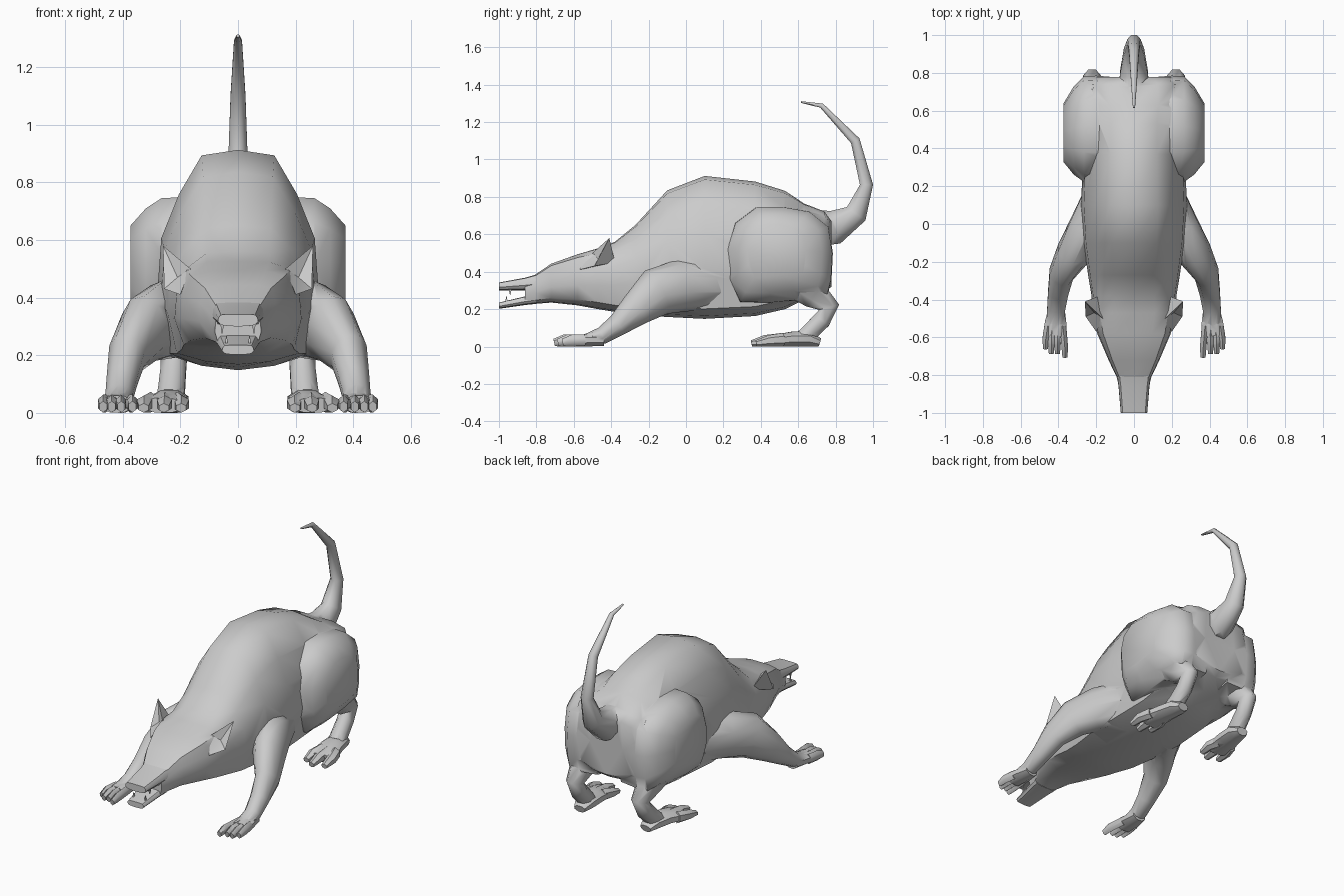
import bpy, bmesh, math
from mathutils import Vector

cube = bpy.data.objects.get("Cube")
if cube:
    bpy.data.objects.remove(cube, do_unlink=True)

fur = bpy.data.materials.new("plain_grey")
fur.use_nodes = True
fur.diffuse_color = (0.6, 0.6, 0.6, 1)
fur.node_tree.nodes["Principled BSDF"].inputs["Base Color"].default_value = (0.6, 0.6, 0.6, 1)


def smooth(obj, angle):
    bpy.ops.object.select_all(action='DESELECT')
    obj.select_set(True)
    bpy.context.view_layer.objects.active = obj
    bpy.ops.object.shade_smooth_by_angle(angle=math.radians(angle))


def finish(name, bm, angle=50):
    bmesh.ops.recalc_face_normals(bm, faces=bm.faces)
    mesh = bpy.data.meshes.new(name)
    bm.to_mesh(mesh)
    bm.free()
    obj = bpy.data.objects.new(name, mesh)
    bpy.context.collection.objects.link(obj)
    mesh.materials.append(fur)
    smooth(obj, angle)
    return obj


def loft(name, rings, angle=50):
    """Skin closed rings of points and cap both ends."""
    bm = bmesh.new()
    loops = [[bm.verts.new(p) for p in ring] for ring in rings]
    for a, b in zip(loops, loops[1:]):
        for i in range(len(a)):
            j = (i + 1) % len(a)
            bm.faces.new((a[i], a[j], b[j], b[i]))
    bm.faces.new(loops[0])
    bm.faces.new(loops[-1])
    return finish(name, bm, angle)


def tube(name, path, side=1, n=8):
    """Tapered limb; path points are x, y, z, half width, half height."""
    pts = [Vector((p[0] * side, p[1], p[2])) for p in path]
    rings = []
    for i, p in enumerate(path):
        t = (pts[min(i + 1, len(pts) - 1)] - pts[max(i - 1, 0)]).normalized()
        across = Vector((1, 0, 0))
        across = (across - t * across.dot(t)).normalized()
        up = across.cross(t)
        rings.append([pts[i] + across * p[3] * math.cos(a) + up * p[4] * math.sin(a)
                      for a in (math.tau * (k + 0.5) / n for k in range(n))])
    return loft(name, rings)


# Half cross-sections from spine to belly: arched back and squarer head
ARCH = [(0, 1), (.45, .975), (.73, .8), (.95, .6), (1, .35), (.88, .07), (.45, .02), (0, 0)]
BOX = [(0, 1), (.5, 1), (.85, .95), (.97, .7), (1, .4), (.85, .12), (.45, .02), (0, 0)]


def section(y, low, high, width, box):
    half = [((1 - box) * a[0] + box * b[0], (1 - box) * a[1] + box * b[1])
            for a, b in zip(ARCH, BOX)]
    full = half + [(-x, z) for x, z in half[-2:0:-1]]
    return [(x * width, y, low + z * (high - low)) for x, z in full]


# Body and head: y, bottom, top, half width, squareness
BODY = [(-.86, .222, .366, .08, 1), (-.81, .228, .382, .092, 1), (-.72, .235, .443, .135, 1),
        (-.58, .22, .493, .195, .9), (-.47, .2, .525, .22, .8), (-.38, .185, .56, .225, .5),
        (-.27, .168, .65, .243, .2), (-.1, .158, .835, .268, 0), (.1, .148, .912, .28, 0),
        (.37, .163, .882, .27, 0), (.53, .2, .832, .265, .2), (.63, .25, .765, .27, .6),
        (.74, .29, .722, .25, 1), (.778, .32, .67, .2, 1)]
body = loft("body", [section(*b) for b in BODY])
limbs = []

# Open jaws
loft("upper_jaw", [section(-.8, .3, .385, .09, 1), section(-.86, .3, .368, .082, 1),
                   section(-1, .3, .342, .07, 1)], 35)
loft("lower_jaw", [section(-.8, .228, .28, .08, 1), section(-.86, .222, .268, .072, 1),
                   section(-1, .202, .235, .055, 1)], 35)

# Tail
limbs.append(tube("tail", [
    (0, .64, .63, .09, .11), (0, .8, .638, .08, .098), (0, .91, .71, .058, .066),
    (0, .965, .865, .037, .038), (0, .905, 1.1, .028, .028),
    (0, .725, 1.288, .015, .014), (0, .615, 1.307, .006, .005)]))

# Thigh outline in y, z
THIGH = [(.29, .24), (.235, .36), (.222, .52), (.265, .66), (.38, .745), (.52, .745),
         (.66, .72), (.76, .64), (.782, .5), (.775, .36), (.755, .28), (.6, .25), (.45, .235)]

for side, label in ((1, "left"), (-1, "right")):
    # Hind quarter
    rings = [[(side * x, .46 + (y - .46) * s, .53 + (z - .53) * s) for y, z in THIGH]
             for x, s in ((.08, .98), (.2, 1.01), (.265, 1), (.32, .83), (.372, .56))]
    limbs.append(loft(label + "_thigh", rings))
    limbs.append(tube(label + "_hind_leg", [
        (.23, .58, .35, .09, .1), (.225, .69, .275, .07, .082), (.222, .765, .21, .05, .06),
        (.225, .725, .14, .048, .052), (.23, .665, .08, .05, .05), (.235, .62, .05, .05, .04)],
        side))
    limbs.append(tube(label + "_hind_foot", [
        (.225, .715, .022, .038, .024), (.228, .66, .04, .062, .043), (.24, .57, .04, .07, .043),
        (.255, .49, .033, .08, .035), (.26, .44, .026, .08, .027)], side))
    for i, (x, y) in enumerate(((.195, .385), (.255, .35), (.325, .375))):
        limbs.append(tube(f"{label}_hind_toe_{i + 1}", [
            (.25 + (x - .25) * .7, .52, .037, .03, .036), (x, y + .07, .031, .03, .03),
            (x + .002, y, .017, .02, .016)], side, 6))

    # Front leg
    limbs.append(tube(label + "_front_leg", [
        (.16, .13, .33, .12, .13), (.25, -.03, .325, .105, .14), (.325, -.16, .29, .09, .13),
        (.385, -.265, .2, .067, .092), (.402, -.365, .115, .056, .06), (.412, -.45, .058, .05, .046),
        (.415, -.54, .034, .052, .03)], side, 10))
    limbs.append(tube(label + "_front_paw", [
        (.41, -.44, .036, .046, .036), (.415, -.53, .034, .063, .036), (.42, -.59, .03, .06, .032)],
        side))
    for i, (x, y) in enumerate(((.366, -.705), (.405, -.685), (.438, -.685), (.468, -.66))):
        limbs.append(tube(f"{label}_finger_{i + 1}", [
            (.415 + (x - .415) * .8, -.54, .033, .02, .031), (x, y + .05, .032, .02, .031),
            (x, y, .021, .015, .02)], side, 6))

    # Pointed ear with a hollow front
    bm = bmesh.new()
    tip, inner, outer, back, hollow, low = [
        bm.verts.new((side * x, y, z)) for x, y, z in
        ((.26, -.41, .58), (.165, -.5, .5), (.256, -.49, .43), (.18, -.38, .45),
         (.21, -.47, .47), (.2, -.57, .41))]
    for a, b in ((tip, inner), (inner, low), (low, outer), (outer, tip)):
        bm.faces.new((a, b, hollow))
        bm.faces.new((b, a, back))
    finish(label + "_ear", bm, 30)

    # Fangs
    for jaw, base, end, x, y in (("upper", .31, .275, .055, -.94), ("lower", .225, .268, .04, -.96)):
        tube(f"{label}_{jaw}_fang", [(x, y, base, .009, .012), (x, y, end, .002, .002)], side, 4)

# Fuse limbs and tail into the body as one skin
bpy.context.view_layer.objects.active = body
for limb in limbs:
    fuse = body.modifiers.new("fuse", 'BOOLEAN')
    fuse.operation = 'UNION'
    fuse.solver = 'EXACT'
    fuse.object = limb
    bpy.ops.object.modifier_apply(modifier=fuse.name)
    bpy.data.objects.remove(limb, do_unlink=True)
smooth(body, 58)
